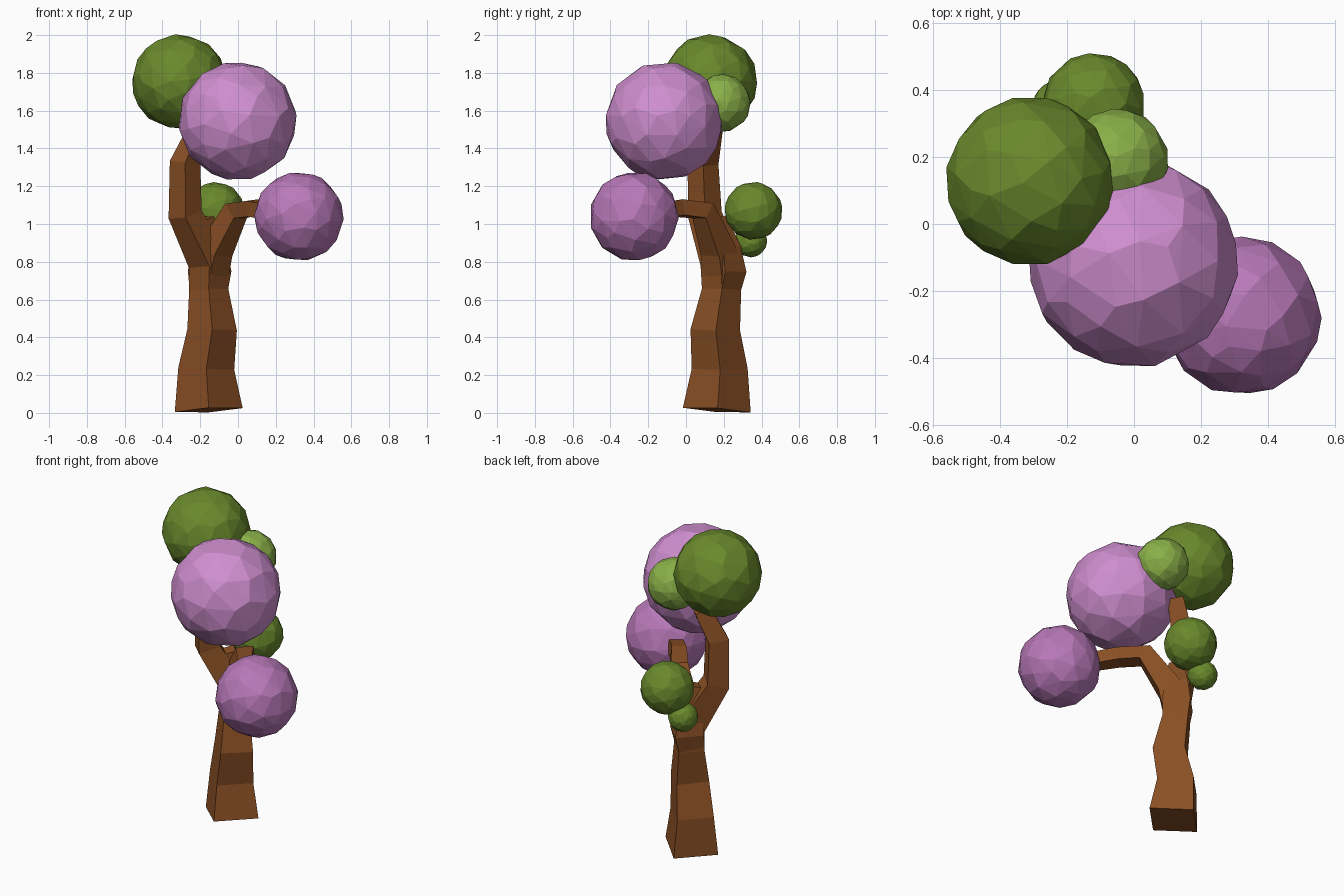
import bpy, bmesh
from mathutils import Vector

if "Cube" in bpy.data.objects:
    bpy.data.objects.remove(bpy.data.objects["Cube"])


def material(name, rgb):
    m = bpy.data.materials.new(name)
    m.diffuse_color = (*rgb, 1)
    m.use_nodes = True
    m.node_tree.nodes["Principled BSDF"].inputs["Base Color"].default_value = m.diffuse_color
    return m


BARK = material("bark", (0.25, 0.078, 0.018))
PINK = material("pink_blossom", (0.62, 0.27, 0.62))
MAUVE = material("mauve_blossom", (0.48, 0.19, 0.48))
GREEN = material("green_leaf", (0.14, 0.25, 0.025))
LIME = material("light_leaf", (0.25, 0.43, 0.065))


# Square-section limb lofted along (x, y, z, half diagonal) stations
def limb(name, stations):
    bm = bmesh.new()
    pts = [Vector(s[:3]) for s in stations]
    rings = []
    for i, p in enumerate(pts):
        t = pts[min(i + 1, len(pts) - 1)] - pts[max(i - 1, 0)]
        q = Vector((0, 0, 1)).rotation_difference(t.normalized())
        r = stations[i][3]
        corners = [(0, -r, 0), (r, 0.02 * r, 0), (0, r, 0), (-r, -0.02 * r, 0)]
        rings.append([bm.verts.new(p + q @ Vector(c)) for c in corners])
    for a, b in zip(rings, rings[1:]):
        for k in range(4):
            n = (k + 1) % 4
            bm.faces.new((a[k], a[n], b[n], b[k]))
    bm.faces.new(rings[0][::-1])
    bm.faces.new(rings[-1])
    me = bpy.data.meshes.new(name)
    bm.to_mesh(me)
    bm.free()
    me.materials.append(BARK)
    bpy.context.collection.objects.link(bpy.data.objects.new(name, me))


# Faceted foliage ball
def ball(name, centre, radius, mat, turn):
    bpy.ops.mesh.primitive_ico_sphere_add(subdivisions=3, radius=radius, location=centre,
                                          rotation=(turn, turn * 0.6, turn * 1.7))
    o = bpy.context.object
    o.name = name
    o.data.materials.append(mat)
    d = o.modifiers.new("coarse_facets", 'DECIMATE')
    d.ratio = 0.5


# Trunk, continuing into the tall left branch
limb("trunk", [
    (-0.155, 0.163, 0.015, 0.18), (-0.168, 0.178, 0.235, 0.148),
    (-0.137, 0.155, 0.44, 0.131), (-0.155, 0.188, 0.65, 0.104),
    (-0.155, 0.185, 0.80, 0.11), (-0.28, 0.10, 1.05, 0.09),
    (-0.28, 0.09, 1.32, 0.082), (-0.20, 0.13, 1.50, 0.065)])

# Side branch reaching the front right blossom
limb("right_branch", [
    (-0.15, 0.19, 0.72, 0.10), (-0.12, 0.17, 0.86, 0.095),
    (-0.01, 0.09, 1.07, 0.07), (0.08, -0.04, 1.085, 0.06),
    (0.22, -0.19, 1.06, 0.055)])

# Rear shoulder at the fork
limb("rear_shoulder", [
    (-0.155, 0.188, 0.66, 0.103), (-0.15, 0.205, 0.75, 0.115),
    (-0.155, 0.195, 0.87, 0.095), (-0.18, 0.16, 1.03, 0.055)])

# Foliage
ball("crown_leaves", (-0.31, 0.128, 1.752), 0.25, GREEN, 0.3)
ball("large_blossom", (-0.002, -0.115, 1.545), 0.312, PINK, 0.7)
ball("front_blossom", (0.322, -0.275, 1.04), 0.235, MAUVE, 1.1)
ball("light_leaves", (-0.05, 0.19, 1.64), 0.152, LIME, 0.5)
ball("rear_leaves", (-0.12, 0.357, 1.07), 0.152, GREEN, 0.9)
ball("small_rear_leaves", (-0.22, 0.343, 0.91), 0.086, GREEN, 1.4)
